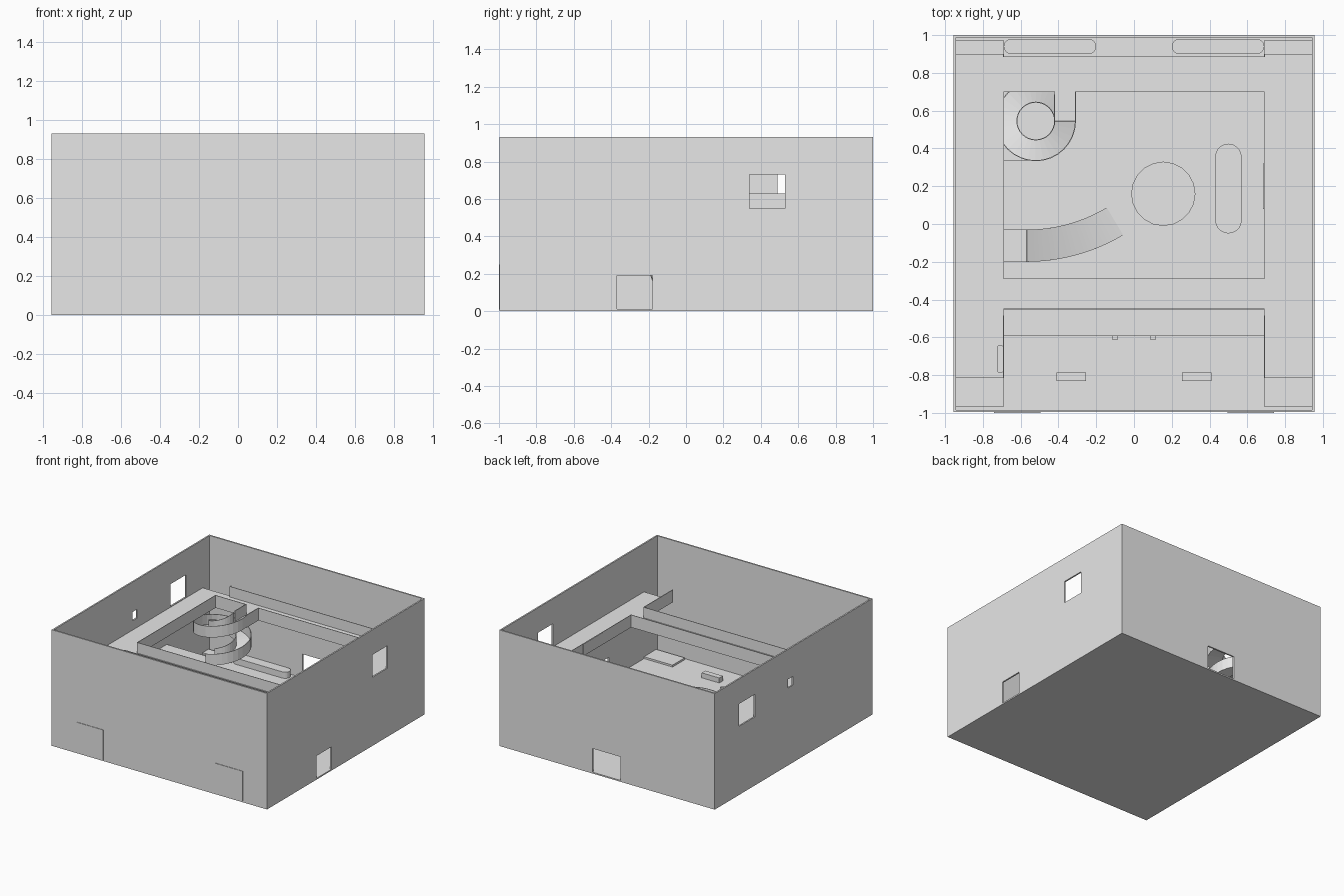
import bpy, bmesh, math
from mathutils import Vector

if "Cube" in bpy.data.objects:
    bpy.data.objects.remove(bpy.data.objects["Cube"], do_unlink=True)

grey = bpy.data.materials.new("plain grey")
grey.use_nodes = True
grey.diffuse_color = (0.8, 0.8, 0.8, 1)
grey.node_tree.nodes["Principled BSDF"].inputs["Base Color"].default_value = (0.8, 0.8, 0.8, 1)


def add(name, bm):
    bmesh.ops.recalc_face_normals(bm, faces=bm.faces)
    mesh = bpy.data.meshes.new(name)
    bm.to_mesh(mesh)
    bm.free()
    mesh.materials.append(grey)
    ob = bpy.data.objects.new(name, mesh)
    bpy.context.collection.objects.link(ob)
    return ob


def prism(name, outline, z0, z1):
    bm = bmesh.new()
    base = bm.faces.new([bm.verts.new((x, y, z0)) for x, y in outline])
    top = bmesh.ops.extrude_face_region(bm, geom=[base])["geom"]
    verts = [v for v in top if isinstance(v, bmesh.types.BMVert)]
    bmesh.ops.translate(bm, verts=verts, vec=(0, 0, z1 - z0))
    return add(name, bm)


def box(name, x0, x1, y0, y1, z0, z1):
    return prism(name, [(x0, y0), (x1, y0), (x1, y1), (x0, y1)], z0, z1)


def pill(name, x0, x1, y0, y1, z0, z1):
    # Rounded-end block, as a stretched circle
    r = min(x1 - x0, y1 - y0) / 2
    pts = []
    for cx, cy, start in ((x1 - r, y1 - r, 0), (x0 + r, y1 - r, 90),
                          (x0 + r, y0 + r, 180), (x1 - r, y0 + r, 270)):
        for i in range(6):
            a = math.radians(start + i * 17.9 + 0.2)
            pts.append((cx + r * math.cos(a), cy + r * math.sin(a)))
    return prism(name, pts, z0, z1)


def ribbon(name, pairs, thick):
    # Strip between pairs of points, given a thickness
    bm = bmesh.new()
    rows = [[bm.verts.new(p) for p in pair] for pair in pairs]
    for a, b in zip(rows, rows[1:]):
        bm.faces.new((a[0], a[1], b[1], b[0]))
    ob = add(name, bm)
    mod = ob.modifiers.new("thickness", "SOLIDIFY")
    mod.thickness = thick
    mod.offset = 0
    return ob


def parapet(name, path):
    # Thin upright wall along a plan path
    ribbon(name, [((x, y, 0.53), (x, y, 0.63)) for x, y in path], 0.006)


# Outer shell with door and window openings
shell = box("outer_walls", -0.955, 0.955, -0.996, 1, 0, 0.93)
cutters = [
    box("room_cutter", -0.943, 0.943, -0.984, 0.988, 0.01, 1.2),
    box("right_door_cutter", 0.9, 1, -0.37, -0.18, 0.011, 0.19),
    box("right_window_cutter", 0.9, 1, 0.34, 0.53, 0.55, 0.73),
    box("left_window_cutter", -1, -0.9, 0.49, 0.69, 0.55, 0.73),
    box("small_window_cutter", -1, -0.9, 0.01, 0.07, 0.62, 0.69),
    box("back_door_cutter", -0.12, 0.13, 0.9, 1.1, 0.011, 0.2),
]
for c in cutters:
    c.hide_render = True
    mod = shell.modifiers.new(c.name, "BOOLEAN")
    mod.operation = "DIFFERENCE"
    mod.solver = "EXACT"
    mod.object = c
deps = bpy.context.evaluated_depsgraph_get()
cut_mesh = bpy.data.meshes.new_from_object(shell.evaluated_get(deps))
shell.modifiers.clear()
shell.data = cut_mesh
for c in cutters:
    bpy.data.objects.remove(c, do_unlink=True)

# Front gates and corner pads
for side, s in (("left", 1), ("right", -1)):
    xs = sorted((s * 0.495, s * 0.74))
    box(side + "_front_gate", *xs, -1, -0.99, 0.01, 0.25)
    xs = sorted((s * 0.69, s * 0.943))
    box(side + "_front_pad", *xs, -0.97, -0.815, 0.01, 0.025)
    box(side + "_back_pad", *xs, 0.9, 0.975, 0.01, 0.025)
    box(side + "_gallery_floor", *xs, -0.815, 0.9, 0.53, 0.545)
    xs = sorted((s * 0.2, s * 0.69))
    pill(side + "_back_bench", *xs, 0.9, 0.98, 0.01, 0.06)
    xs = sorted((s * 0.255, s * 0.41))
    box(side + "_front_block", *xs, -0.83, -0.785, 0.01, 0.05)

# Rest of the gallery floor and bridge to the spiral
box("front_gallery_floor", -0.69, 0.69, -0.45, -0.29, 0.53, 0.545)
box("back_gallery_floor", -0.69, 0.69, 0.70, 0.885, 0.53, 0.545)
box("spiral_bridge", -0.42, -0.31, 0.545, 0.70, 0.53, 0.545)

# Parapets
parapet("main_parapet", [(-0.42, 0.56), (-0.42, 0.7), (-0.69, 0.7), (-0.69, -0.29),
                         (0.69, -0.29), (0.69, 0.7), (-0.31, 0.7), (-0.31, 0.545)])
parapet("front_parapet", [(-0.69, -0.815), (-0.69, -0.45), (0.69, -0.45), (0.69, -0.815)])
parapet("back_parapet", [(-0.69, 0.9), (-0.69, 0.885), (0.69, 0.885), (0.69, 0.9)])
box("parapet_panel", 0.683, 0.69, 0.08, 0.32, 0.54, 0.63)
pill("gallery_bench", -0.725, -0.69, -0.79, -0.64, 0.545, 0.59)

# Spiral ramp, turning clockwise on its way down
STEPS, TURNS, TOP, MID = 40, 1.25, 0.54, 0.26


def spiral_point(i, r, lift=0):
    a = -math.tau * TURNS * i / STEPS
    z = TOP + (MID - TOP) * i / STEPS + lift
    return (-0.52 + r * math.cos(a), 0.545 + r * math.sin(a), z)


steps = range(STEPS + 1)
ribbon("spiral_ramp", [(spiral_point(i, 0.1), spiral_point(i, 0.21)) for i in steps], 0.01)
for name, r in (("spiral_inner_rail", 0.1), ("spiral_outer_rail", 0.21)):
    ribbon(name, [(spiral_point(i, r, -0.005), spiral_point(i, r, 0.085)) for i in steps], 0.005)

# Middle landing and its two arms
box("middle_landing", -0.943, -0.69, -0.2, 0.445, MID - 0.008, MID + 0.005)
box("spiral_landing_arm", -0.69, -0.52, 0.335, 0.445, MID - 0.008, MID + 0.005)
box("ramp_landing_arm", -0.69, -0.57, -0.2, -0.03, MID - 0.008, MID + 0.005)

# Curved ramp down to the ground
pairs = []
for i in range(25):
    a = math.radians(30.7 * i / 24)
    z = MID + (0.012 - MID) * i / 24
    pairs.append([(-0.57 + r * math.sin(a), 0.8 - r * math.cos(a), z) for r in (0.83, 1.0)])
ribbon("curved_ramp", pairs, 0.01)

# Ground floor furniture
pill("round_platform", -0.015, 0.325, -0.01, 0.33, 0.01, 0.04)
pill("long_bench", 0.43, 0.57, -0.05, 0.425, 0.01, 0.06)
box("low_step", -0.69, 0.69, -0.59, -0.45, 0.01, 0.03)
for name, x in (("right_post", -0.1), ("left_post", 0.1)):
    box(name, x - 0.013, x + 0.013, -0.615, -0.59, 0.01, 0.09)
